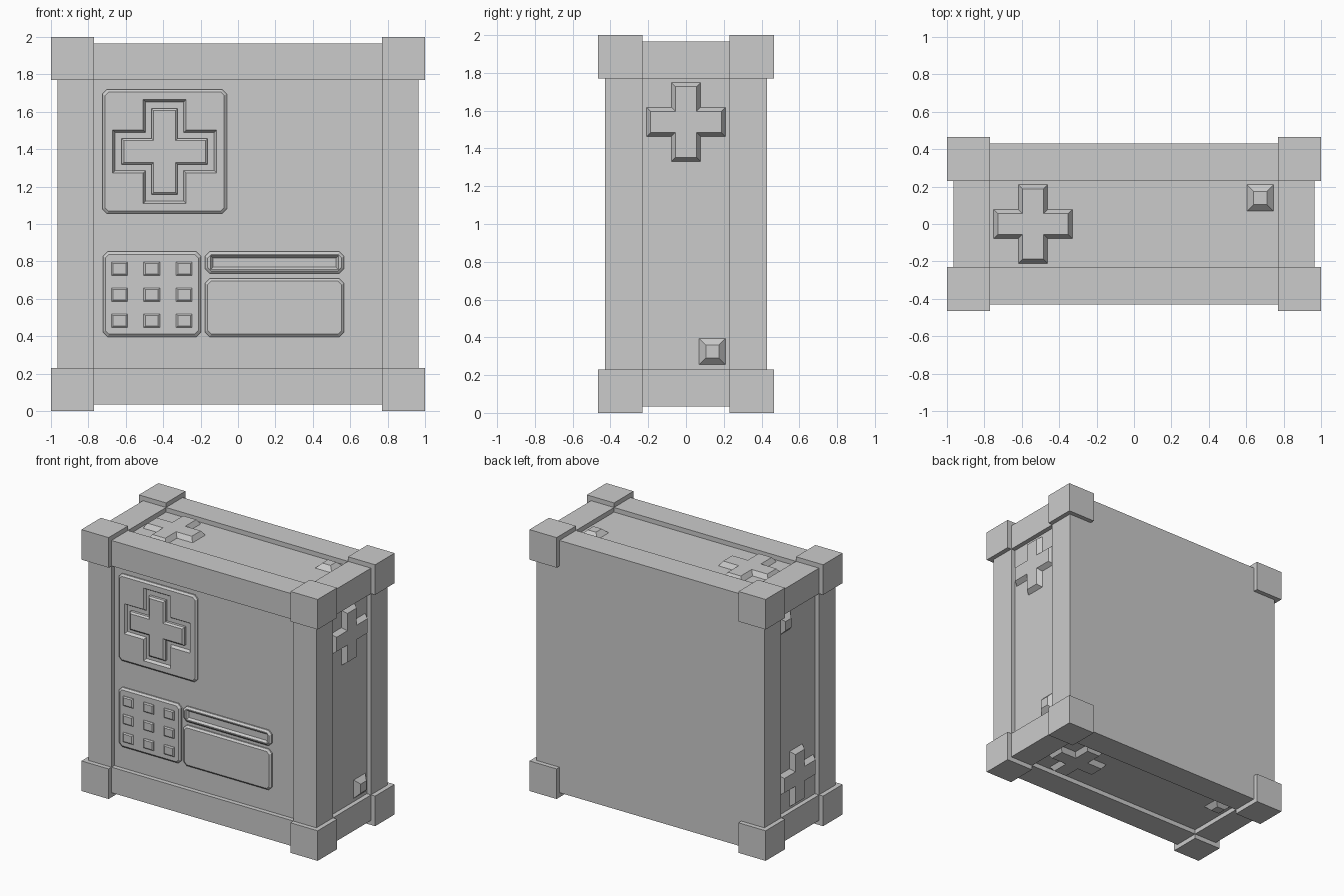
import bpy
import bmesh
from math import radians
from mathutils import Matrix, Vector

cube = bpy.data.objects.get("Cube")
if cube:
    bpy.data.objects.remove(cube, do_unlink=True)

grey = bpy.data.materials.new("plain_grey")
grey.use_nodes = True
grey.diffuse_color = (0.6, 0.6, 0.6, 1)
grey.node_tree.nodes["Principled BSDF"].inputs["Base Color"].default_value = (0.6, 0.6, 0.6, 1)

HX, HY = 0.965, 0.43      # outer faces of the frame bars
IX, IY = 0.77, 0.23       # inner edges of the frame bars
STEP = 0.035              # panel recess and corner overhang
MID = Vector((0, 0, 1))   # centre of the crate


def finish(name, bm):
    bmesh.ops.recalc_face_normals(bm, faces=bm.faces)
    mesh = bpy.data.meshes.new(name)
    bm.to_mesh(mesh)
    bm.free()
    mesh.materials.append(grey)
    ob = bpy.data.objects.new(name, mesh)
    bpy.context.collection.objects.link(ob)
    return ob


def box(name, lo, hi):
    """Box between two corners, measured from the crate centre."""
    lo, hi = Vector(lo), Vector(hi)
    bm = bmesh.new()
    bmesh.ops.create_cube(bm, size=1)
    for v in bm.verts:
        v.co = v.co * (hi - lo) + (lo + hi) / 2 + MID
    return finish(name, bm)


def cross(half, arm):
    quarter = [(half, arm), (arm, arm), (arm, half)]
    pts = []
    for _ in range(4):
        pts += quarter
        quarter = [(-y, x) for x, y in quarter]
    return pts


def rect(w, h, c=0.0):
    """Rectangle from half sizes, with optional cut corners."""
    if not c:
        return [(w, -h), (w, h), (-w, h), (-w, -h)]
    return [(w, -h + c), (w, h - c), (w - c, h), (-w + c, h),
            (-w, h - c), (-w, -h + c), (-w + c, -h), (w - c, -h)]


def loft(name, rings, matrix):
    """Solid through a list of (height, outline) rings."""
    bm = bmesh.new()
    loops = [[bm.verts.new(matrix @ Vector((x, y, h))) for x, y in pts]
             for h, pts in rings]
    n = len(loops[0])
    for a, b in zip(loops, loops[1:]):
        for i in range(n):
            j = (i + 1) % n
            bm.faces.new((a[i], a[j], b[j], b[i]))
    bm.faces.new(loops[0][::-1])
    bm.faces.new(loops[-1])
    return finish(name, bm)


def carve(ob, cutter):
    mod = ob.modifiers.new("recess", 'BOOLEAN')
    mod.operation = 'DIFFERENCE'
    mod.solver = 'EXACT'
    mod.object = cutter
    deps = bpy.context.evaluated_depsgraph_get()
    carved = bpy.data.meshes.new_from_object(ob.evaluated_get(deps))
    ob.modifiers.clear()
    ob.data = carved
    bpy.data.objects.remove(cutter, do_unlink=True)


# Recessed core and flat back
box("core", (-HX + STEP, -HY + STEP, -HX + STEP), (HX - STEP, IY + 0.1, HX - STEP))
box("back_panel", (-HX, IY, -HX), (HX, HY, HX))

# Frame bars and corner blocks
for sx, side in ((1, "left"), (-1, "right")):
    x0, x1 = sorted((sx * IX, sx * HX))
    box(f"front_{side}_post", (x0, -HY, -IX), (x1, -IY, IX))
    for sz, level in ((1, "top"), (-1, "bottom")):
        z0, z1 = sorted((sz * IX, sz * HX))
        box(f"{level}_{side}_rail", (x0, -IY, z0), (x1, IY, z1))
        for sy, end in ((-1, "front"), (1, "back")):
            inner = Vector((sx * IX, sy * IY, sz * IX))
            outer = Vector((sx, sy * (HY + STEP), sz))
            lo = [min(p) for p in zip(inner, outer)]
            hi = [max(p) for p in zip(inner, outer)]
            box(f"{level}_{end}_{side}_corner", lo, hi)
for sz, level in ((1, "top"), (-1, "bottom")):
    z0, z1 = sorted((sz * IX, sz * HX))
    box(f"front_{level}_rail", (-IX, -HY, z0), (IX, -IY, z1))

# Raised cross and button, turned round the four narrow sides
for k, side in enumerate(("top", "left", "bottom", "right")):
    turn = Matrix.Translation(MID) @ Matrix.Rotation(radians(90 * k), 4, 'Y')
    base = HX - STEP
    loft(f"{side}_cross", [(-0.01, cross(0.21, 0.078)), (0, cross(0.21, 0.078)),
                           (STEP, cross(0.187, 0.055))],
         turn @ Matrix.Translation((-0.54, 0, base)))
    loft(f"{side}_button", [(-0.01, rect(0.07, 0.07)), (0, rect(0.07, 0.07)),
                            (STEP, rect(0.035, 0.035))],
         turn @ Matrix.Translation((0.675, 0.14, base)))


# Front fittings
def front(x, z):
    return Matrix.Translation((x, -HY + STEP, z)) @ Matrix.Rotation(radians(90), 4, 'X')


def plate(name, x0, x1, z0, z1, thick=0.022, edge=0.014, corner=0.025):
    w, h = (x1 - x0) / 2, (z1 - z0) / 2
    place = front((x0 + x1) / 2, (z0 + z1) / 2)
    full = rect(w, h, corner)
    return loft(name, [(-0.01, full), (thick - 0.012, full),
                       (thick, rect(w - edge, h - edge, corner - 0.006))], place), place


emblem, place = plate("cross_plate", -0.725, -0.06, 1.055, 1.72)
carve(emblem, loft("cross_cutter", [(0.002, cross(0.265, 0.102)), (0.022, cross(0.278, 0.115)),
                                    (0.05, cross(0.278, 0.115))], place))
loft("front_cross", [(-0.01, cross(0.23, 0.07)), (0.022, cross(0.23, 0.07)),
                     (0.033, cross(0.218, 0.058))], place)

slot, place = plate("slot_plate", -0.176, 0.567, 0.735, 0.852)
carve(slot, loft("slot_cutter", [(0.006, rect(0.329, 0.024)), (0.022, rect(0.342, 0.037)),
                                 (0.05, rect(0.342, 0.037))], place))

plate("screen_plate", -0.176, 0.567, 0.397, 0.708)
plate("keypad_plate", -0.722, -0.198, 0.397, 0.852)
for col in range(3):
    for row in range(3):
        loft(f"key_{row + 1}_{col + 1}",
             [(0.01, rect(0.043, 0.036)), (0.027, rect(0.043, 0.036)),
              (0.034, rect(0.034, 0.028))],
             front(-0.634 + 0.173 * col, 0.76 - 0.139 * row))
